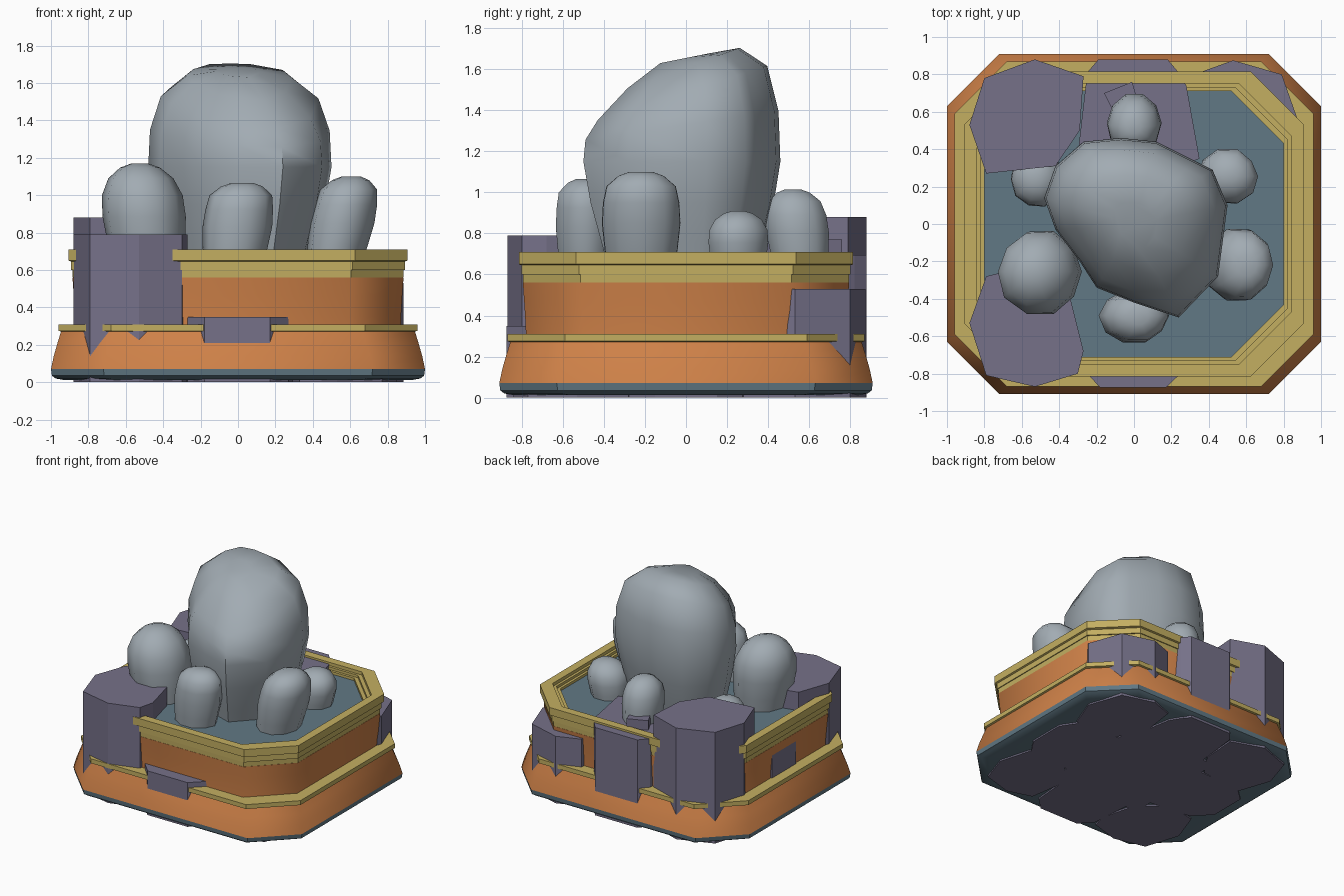
import bpy, bmesh, math, random

if "Cube" in bpy.data.objects:
    bpy.data.objects.remove(bpy.data.objects["Cube"])
random.seed(4)


def mat(name, rgb):
    m = bpy.data.materials.new(name)
    m.diffuse_color = (*rgb, 1)
    m.use_nodes = True
    m.node_tree.nodes["Principled BSDF"].inputs["Base Color"].default_value = m.diffuse_color
    return m


ORANGE = mat("terracotta", (0.62, 0.22, 0.065))
GOLD = mat("ochre_trim", (0.55, 0.43, 0.12))
BLUE = mat("slate_blue", (0.12, 0.19, 0.235))
PURPLE = mat("purple_stone", (0.18, 0.165, 0.25))
GREY = mat("grey_rock", (0.36, 0.41, 0.45))


def loft(name, rings, material, caps=True, closed=False, angle=None):
    """Bridge rings of points with quads; optionally cap or close the loop."""
    bm = bmesh.new()
    vs = [[bm.verts.new(p) for p in r] for r in rings]
    n = len(vs[0])
    pairs = list(zip(vs, vs[1:])) + ([(vs[-1], vs[0])] if closed else [])
    for a, b in pairs:
        for i in range(n):
            j = (i + 1) % n
            bm.faces.new((a[i], a[j], b[j], b[i]))
    if caps and not closed:
        bm.faces.new(vs[0][::-1])
        bm.faces.new(vs[-1])
    bmesh.ops.recalc_face_normals(bm, faces=bm.faces)
    me = bpy.data.meshes.new(name)
    bm.to_mesh(me)
    bm.free()
    me.materials.append(material)
    ob = bpy.data.objects.new(name, me)
    bpy.context.collection.objects.link(ob)
    if angle:
        bpy.ops.object.select_all(action='DESELECT')
        ob.select_set(True)
        bpy.context.view_layer.objects.active = ob
        bpy.ops.object.shade_smooth_by_angle(angle=math.radians(angle))
    return ob


def octagon(d, z, c=0.28):
    """Chamfered rectangle, inset by d from the base outline."""
    x, y = 1 - d, 0.91 - d
    return [(x, -y + c, z), (x, y - c, z), (x - c, y, z), (-x + c, y, z),
            (-x, y - c, z), (-x, -y + c, z), (-x + c, -y, z), (x - c, -y, z)]


def tier(name, profile, material, **kw):
    loft(name, [octagon(d, z) for d, z in profile], material, **kw)


# Planter body
tier("foot", [(.07, .012), (.025, .02), (.005, .035), (0, .07)], BLUE, angle=40)
tier("sloped_base", [(0, .07), (.015, .14), (.035, .21), (.055, .275)], ORANGE, angle=50)
tier("lower_band", [(.055, .27), (.04, .275), (.04, .31), (.13, .31), (.13, .27)],
     GOLD, closed=True)
tier("wall", [(.13, .3), (.128, .36), (.122, .46), (.115, .56)], ORANGE, angle=50)
tier("stepped_rim", [(.13, .55), (.117, .55), (.115, .60), (.108, .60), (.108, .645),
                     (.095, .65), (.095, .71), (.16, .71), (.16, .685), (.18, .685),
                     (.18, .665), (.2, .665), (.2, .6)], GOLD, closed=True)
tier("pool_floor", [(.19, .6), (.19, .645)], BLUE)


# Stone columns running through the planter
def column(name, pts, top, bottom=0.0):
    loft(name, [[(x, y, z) for x, y in pts] for z in (bottom, top)], PURPLE)


column("column_front_left", [(-.88, -.53), (-.79, -.28), (-.55, -.22), (-.34, -.4),
       (-.27, -.68), (-.30, -.80), (-.53, -.87), (-.79, -.81)], .79)
column("column_back_left", [(-.88, .53), (-.80, .78), (-.53, .88), (-.27, .79),
       (-.29, .5), (-.42, .31), (-.79, .27)], .88)
column("column_back", [(-.25, .81), (-.19, .88), (.18, .88), (.23, .82), (.28, .74),
       (.35, .35), (0, .2), (-.3, .38)], .695)
column("column_back_right", [(.35, .81), (.53, .875), (.79, .80), (.885, .53),
       (.79, .28), (.5, .22), (.3, .45)], .53)
column("column_front", [(-.27, -.78), (-.18, -.875), (.17, -.875), (.27, -.78),
       (.3, -.4), (-.3, -.4)], .35)
column("column_left", [(-.88, -.12), (-.88, .18), (-.75, .3), (-.3, .3), (-.3, -.3),
       (-.75, -.25)], .5)
column("column_right", [(.85, -.15), (.85, .15), (.75, .3), (.3, .3), (.3, -.3),
       (.75, -.3)], .24)
column("column_front_right", [(.85, -.53), (.78, -.28), (.5, -.22), (.28, -.45),
       (.33, -.78), (.53, -.84), (.77, -.77)], .2)
column("column_core", [(-.4, -.45), (.4, -.45), (.4, .45), (-.4, .45)], .3)
column("stone_chip", [(-.16, .70), (-.01, .76), (.02, .66), (-.1, .58)], .77, .6)

# Large tilted boulder
outline = [(-.48, .14), (-.42, .31), (-.27, .44), (-.07, .46), (.12, .44), (.32, .34),
           (.42, .29), (.50, .10), (.45, -.28), (.24, -.50), (0, -.42), (-.2, -.34),
           (-.29, -.2), (-.42, -.03)]
levels = [(.6, .74, 0), (.75, .82, 0), (.95, .93, 0), (1.15, 1, 0), (1.33, .98, .15),
          (1.49, .86, .32), (1.61, .57, .36), (1.655, .25, .2)]
loft("large_boulder", [[(x * s, y * s, z + t * y * s) for x, y in outline]
                       for z, s, t in levels], GREY, angle=60)


# Small boulders around it: centre, radii, top height, lean of the top
def boulder(name, cx, cy, rx, ry, top, lx=0, ly=0, flat=0):
    n, base = 10, 0.6
    jit = [random.uniform(.94, 1.03) for _ in range(n)]
    rings = []
    for f, s in [(0, .84), (.25, .93), (.5, 1), (.7, .97), (.86, .78 + flat),
                 (.96, .48 + flat), (1, .2 + flat)]:
        z = base + f * (top - base)
        rings.append([(cx + lx * (f - .5) + rx * s * jit[i] * math.cos(math.tau * i / n),
                       cy + ly * (f - .5) + ry * s * jit[i] * math.sin(math.tau * i / n), z)
                      for i in range(n)])
    loft(name, rings, GREY, angle=60)


boulder("boulder_front_left", -.5, -.255, .23, .235, 1.17, lx=-.05)
boulder("boulder_front", 0, -.49, .185, .15, 1.065, lx=.05, flat=.12)
boulder("boulder_front_right", .555, -.22, .18, .20, 1.10, lx=.1, flat=.1)
boulder("boulder_back_right", .5, .255, .165, .15, .91, lx=.03)
boulder("boulder_back", 0, .54, .15, .165, 1.015, ly=-.04, flat=.05)
boulder("boulder_back_left", -.52, .24, .145, .155, .88)
